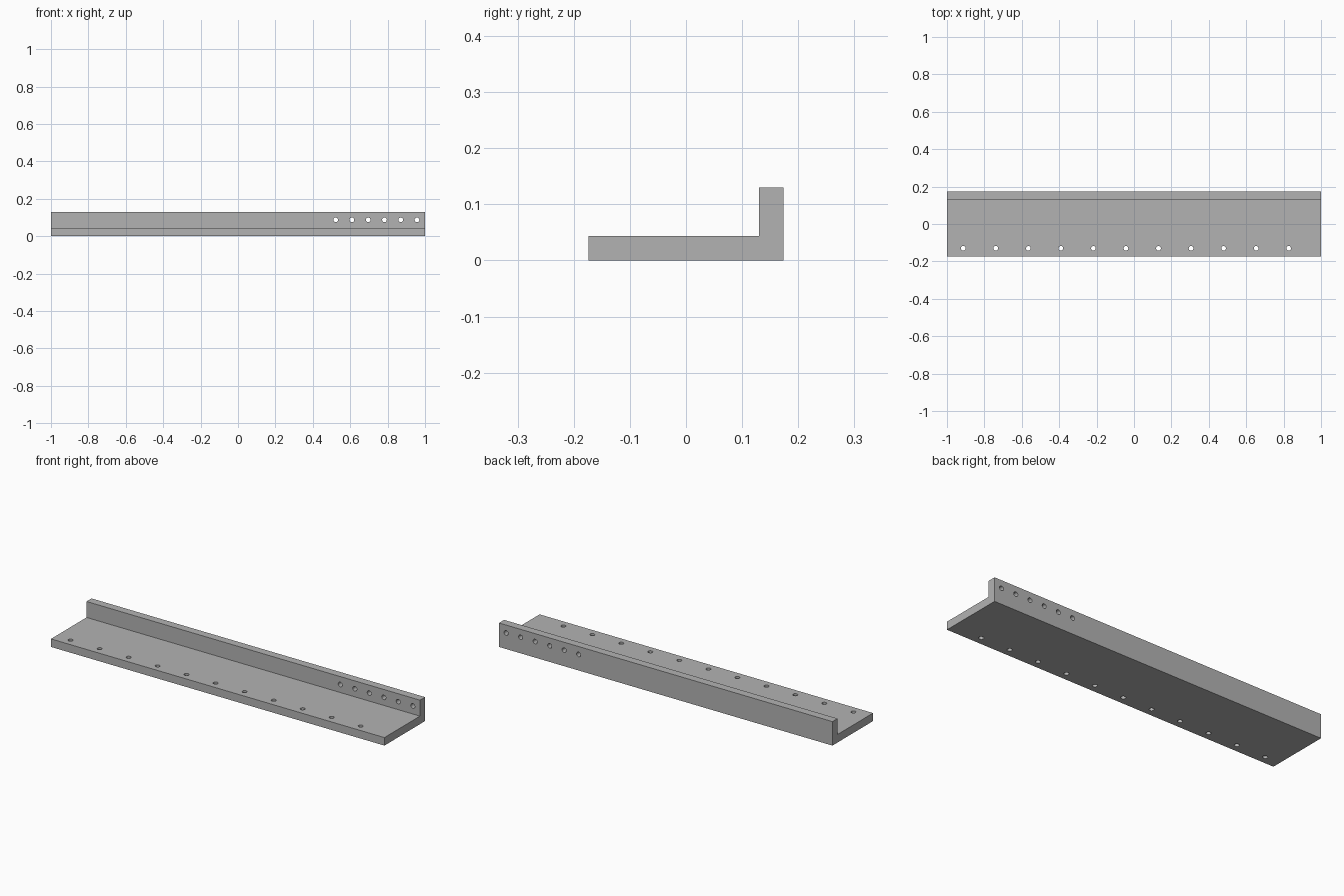
import bpy
import bmesh
from math import pi, radians
from mathutils import Matrix

cube = bpy.data.objects.get("Cube")
if cube:
    bpy.data.objects.remove(cube, do_unlink=True)

HALF_LENGTH = 1.0
HALF_DEPTH = 0.174
THICK = 0.0435
HEIGHT = 0.13
HOLE_RADIUS = 0.0125

grey = bpy.data.materials.new("plain grey")
grey.use_nodes = True
grey.diffuse_color = (0.45, 0.45, 0.45, 1)
grey.node_tree.nodes["Principled BSDF"].inputs["Base Color"].default_value = grey.diffuse_color


def make_object(name, bm):
    bmesh.ops.recalc_face_normals(bm, faces=bm.faces)
    mesh = bpy.data.meshes.new(name)
    bm.to_mesh(mesh)
    bm.free()
    mesh.materials.append(grey)
    obj = bpy.data.objects.new(name, mesh)
    bpy.context.collection.objects.link(obj)
    return obj


def add_drill(bm, location, rotation):
    bmesh.ops.create_cone(bm, cap_ends=True, segments=24, radius1=HOLE_RADIUS,
                          radius2=HOLE_RADIUS, depth=THICK * 2,
                          matrix=Matrix.Translation(location) @ rotation)


# L-shaped profile extruded along the length
inner = HALF_DEPTH - THICK
profile = [(-HALF_DEPTH, 0), (HALF_DEPTH, 0), (HALF_DEPTH, HEIGHT),
           (inner, HEIGHT), (inner, THICK), (-HALF_DEPTH, THICK)]
bm = bmesh.new()
end = bm.faces.new([bm.verts.new((-HALF_LENGTH, y, z)) for y, z in profile])
side = bmesh.ops.extrude_face_region(bm, geom=[end])
bmesh.ops.translate(bm, vec=(2 * HALF_LENGTH, 0, 0),
                    verts=[v for v in side["geom"] if isinstance(v, bmesh.types.BMVert)])
bracket = make_object("angle_bracket", bm)

# Drills: a row through the base flange and a short row through the upright
bm = bmesh.new()
for i in range(11):
    add_drill(bm, (-0.913 + 0.174 * i, -0.13, THICK / 2), Matrix.Identity(4))
for i in range(6):
    add_drill(bm, (0.522 + 0.087 * i, HALF_DEPTH - THICK / 2, 0.087),
              Matrix.Rotation(pi / 2, 4, 'X'))
drills = make_object("hole_cutters", bm)
drills.hide_render = True

# Cut the holes, then remove the cutters
cut = bracket.modifiers.new("holes", 'BOOLEAN')
cut.operation = 'DIFFERENCE'
cut.solver = 'EXACT'
cut.object = drills
bpy.ops.object.select_all(action='DESELECT')
bpy.context.view_layer.objects.active = bracket
bracket.select_set(True)
bpy.ops.object.modifier_apply(modifier=cut.name)
bpy.data.objects.remove(drills, do_unlink=True)
bpy.ops.object.shade_smooth_by_angle(angle=radians(30))
